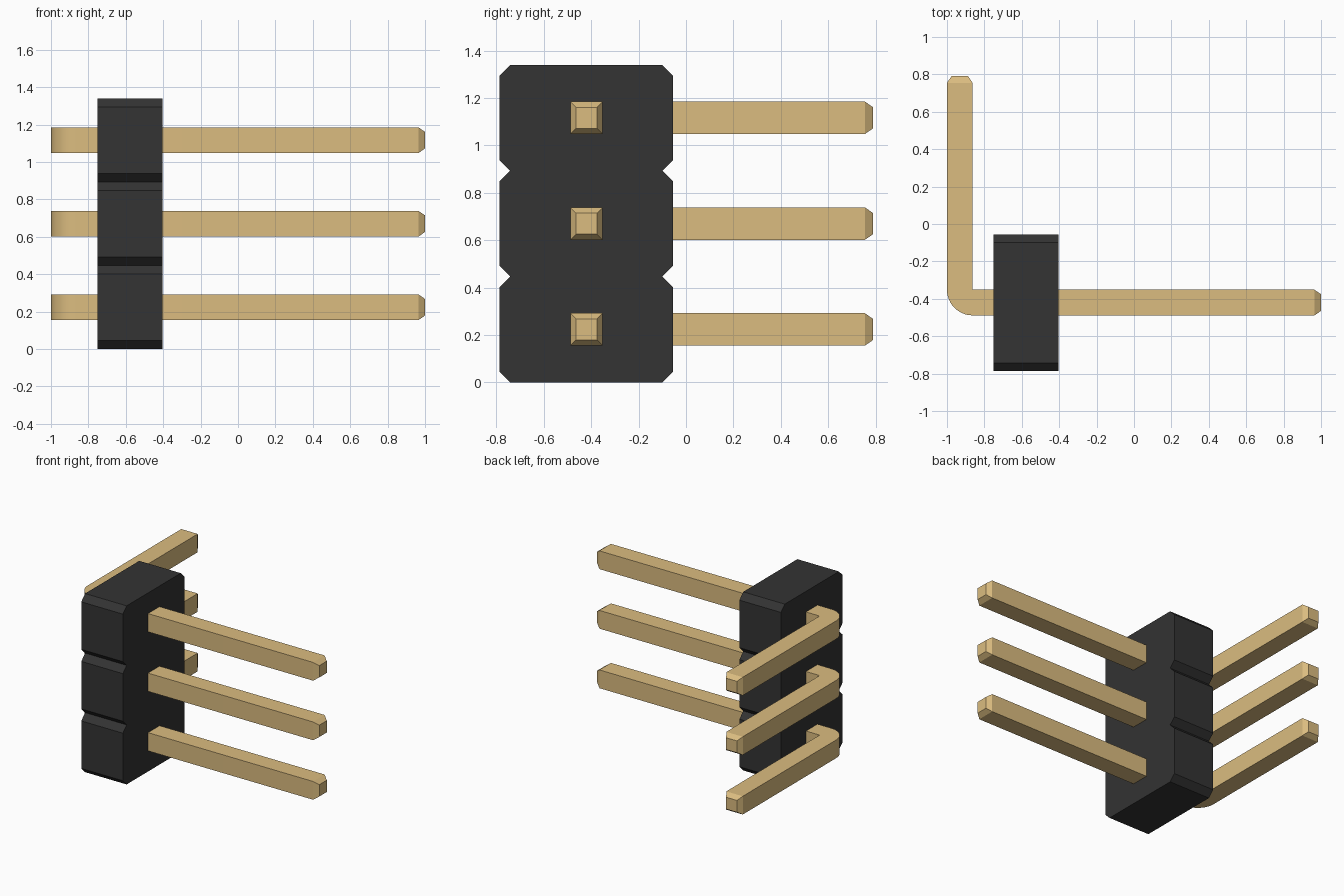
import bpy, bmesh, math
from mathutils import Vector

cube = bpy.data.objects.get("Cube")
if cube:
    bpy.data.objects.remove(cube, do_unlink=True)

PITCH = 0.4467
COUNT = 3
PIN_W = 0.137
PIN_Y = -0.42


def material(name, rgb):
    mat = bpy.data.materials.new(name)
    mat.use_nodes = True
    mat.diffuse_color = (*rgb, 1)
    bsdf = next(n for n in mat.node_tree.nodes if n.type == "BSDF_PRINCIPLED")
    bsdf.inputs["Base Color"].default_value = (*rgb, 1)
    bsdf.inputs["Roughness"].default_value = 0.6
    return mat


def prism(bm, points, offset):
    """Extrude a flat outline along the offset into a closed solid."""
    base = bm.faces.new([bm.verts.new(p) for p in points])
    top = bmesh.ops.extrude_face_region(bm, geom=[base])["geom"]
    verts = [v for v in top if isinstance(v, bmesh.types.BMVert)]
    bmesh.ops.translate(bm, verts=verts, vec=offset)
    bmesh.ops.recalc_face_normals(bm, faces=bm.faces)


def finish(bm, name, mat):
    mesh = bpy.data.meshes.new(name)
    bm.to_mesh(mesh)
    bm.free()
    mesh.materials.append(mat)
    obj = bpy.data.objects.new(name, mesh)
    bpy.context.collection.objects.link(obj)
    return obj


black = material("black plastic", (0.033, 0.033, 0.033))
gold = material("pale gold", (0.708, 0.504, 0.215))

# Housing: one notched profile, chamfered at every pitch, extruded along x
x0, x1 = -0.75, -0.405
y0, y1 = -0.787, -0.055
cut = 0.045
right_side, left_side = [], []
for i in range(COUNT):
    low, high = i * PITCH, (i + 1) * PITCH
    ends = [(low, cut), (low + cut, 0), (high - cut, 0), (high, cut)]
    if i:
        ends = ends[1:]  # the notch point is shared with the section below
    right_side += [(x0, y1 - d, z) for z, d in ends]
    left_side += [(x0, y0 + d, z) for z, d in ends]
bm = bmesh.new()
prism(bm, right_side + left_side[::-1], Vector((x1 - x0, 0, 0)))
finish(bm, "housing", black)

# Pins: bent bar outline extruded in z, with tapered tips
TIP = 0.035
half = PIN_W / 2
inner = Vector((-1 + PIN_W, PIN_Y + half))
bend = [(inner.x - PIN_W * math.cos(a), inner.y - PIN_W * math.sin(a))
        for a in (math.pi / 2 * k / 12 for k in range(13))]
x_end, y_end = 1 - TIP, 0.79 - TIP
outline = [(-1, y_end)] + bend + [(x_end, PIN_Y - half), (x_end, PIN_Y + half),
                                  tuple(inner), (inner.x, y_end)]
for i in range(COUNT):
    z = (i + 0.5) * PITCH - half
    bm = bmesh.new()
    prism(bm, [(x, y, z) for x, y in outline], Vector((0, 0, PIN_W)))
    tips = [f for f in bm.faces
            if all(abs(v.co.x - x_end) < 1e-4 for v in f.verts)
            or all(abs(v.co.y - y_end) < 1e-4 for v in f.verts)]
    bmesh.ops.inset_individual(bm, faces=tips, thickness=PIN_W / 4, depth=TIP)
    pin = finish(bm, f"pin_{i + 1}", gold)
    bpy.ops.object.select_all(action="DESELECT")
    pin.select_set(True)
    bpy.context.view_layer.objects.active = pin
    bpy.ops.object.shade_smooth_by_angle(angle=math.radians(25))
